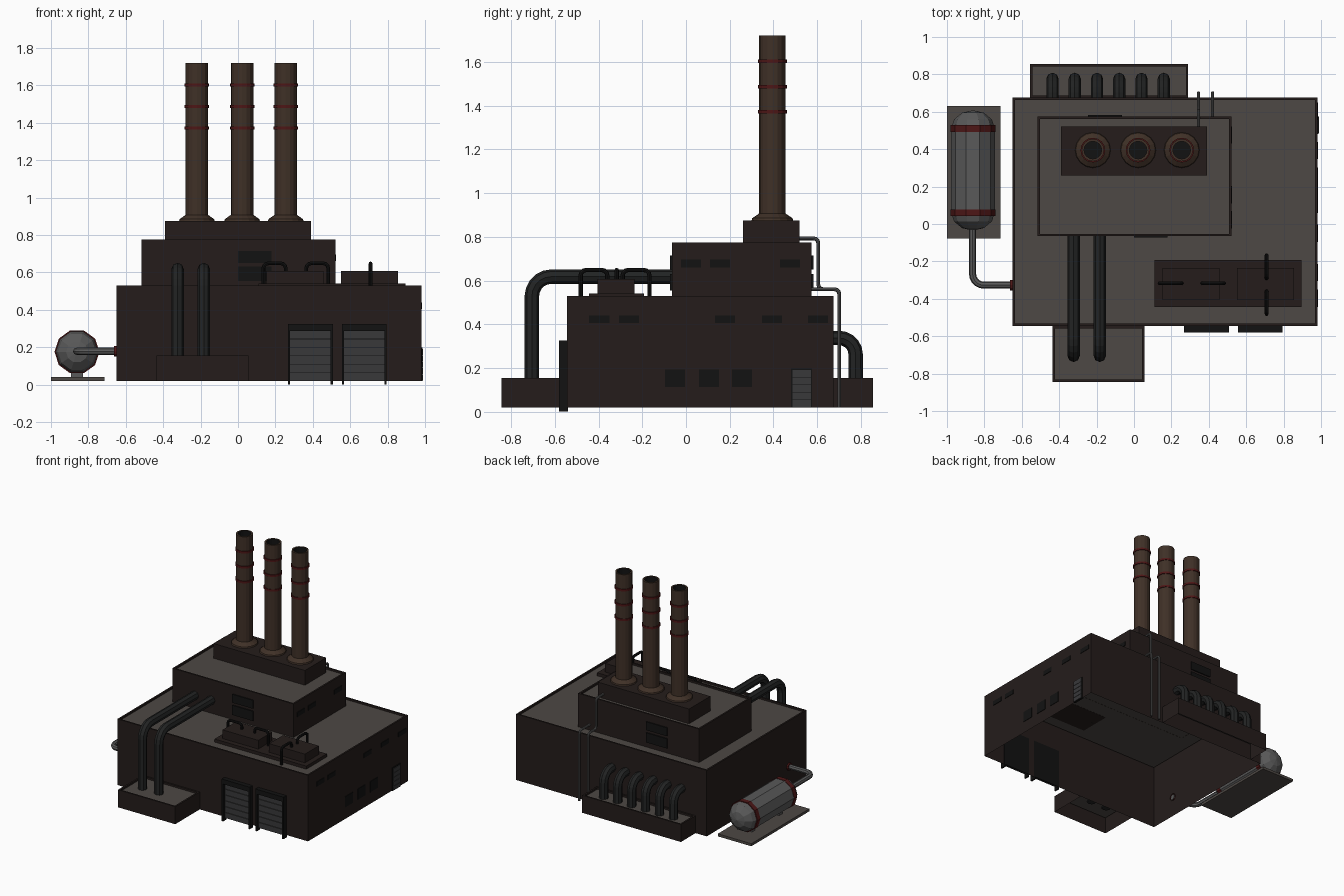
import bpy, bmesh, math
from mathutils import Vector, Matrix

if "Cube" in bpy.data.objects:
    bpy.data.objects.remove(bpy.data.objects["Cube"])


def mat(name, *rgb):
    m = bpy.data.materials.new(name)
    m.diffuse_color = (*rgb, 1)
    m.use_nodes = True
    m.node_tree.nodes["Principled BSDF"].inputs["Base Color"].default_value = m.diffuse_color
    return m


WALL = mat("wall_dark", 0.018, 0.012, 0.011)
ROOF = mat("roof_grey", 0.075, 0.065, 0.058)
STACK = mat("stack_brown", 0.05, 0.03, 0.02)
RED = mat("band_red", 0.075, 0.008, 0.008)
BLACK = mat("black", 0.006, 0.006, 0.006)
PIPE = mat("pipe_dark", 0.016, 0.017, 0.017)
STEEL = mat("steel", 0.10, 0.10, 0.10)
SHUTTER = mat("shutter_grey", 0.04, 0.04, 0.042)


def finish(name, bm, mats):
    me = bpy.data.meshes.new(name)
    bm.to_mesh(me)
    bm.free()
    for m in mats:
        me.materials.append(m)
    ob = bpy.data.objects.new(name, me)
    bpy.context.collection.objects.link(ob)
    return ob


def cube_bm(x, y, z):
    bm = bmesh.new()
    size = Vector((x[1] - x[0], y[1] - y[0], z[1] - z[0]))
    mid = Vector((x[0] + x[1], y[0] + y[1], z[0] + z[1])) / 2
    bmesh.ops.create_cube(bm, size=1, matrix=Matrix.Translation(mid) @ Matrix.Diagonal((*size, 1)))
    return bm


def box(name, x, y, z, m):
    return finish(name, cube_bm(x, y, z), [m])


def building(name, x, y, z, rim=0.018, drop=0.014):
    """Open-bottomed block with a parapet around a sunken roof."""
    bm = cube_bm(x, y, z)
    bm.normal_update()
    bottom = [f for f in bm.faces if f.normal.z < -0.9]
    bmesh.ops.delete(bm, geom=bottom, context='FACES')
    top = next(f for f in bm.faces if f.normal.z > 0.9)
    bmesh.ops.inset_region(bm, faces=[top], thickness=rim)
    roof = bmesh.ops.extrude_discrete_faces(bm, faces=[top])["faces"][0]
    bmesh.ops.translate(bm, verts=roof.verts, vec=(0, 0, -drop))
    roof.material_index = 1
    return finish(name, bm, [WALL, ROOF])


def lathe(name, profile, sides, matrix, mats, slots=None):
    """Spin (radius, height) points about local z; slots gives a material per span."""
    bm = bmesh.new()
    rings = []
    for r, h in profile:
        if r == 0:
            rings.append([bm.verts.new((0, 0, h))] * sides)
        else:
            rings.append([bm.verts.new((r * math.cos(a), r * math.sin(a), h))
                          for a in (2 * math.pi * i / sides for i in range(sides))])
    for k, (lo, hi) in enumerate(zip(rings, rings[1:])):
        for i in range(sides):
            j = (i + 1) % sides
            loop = list(dict.fromkeys((lo[i], lo[j], hi[j], hi[i])))
            bm.faces.new(loop).material_index = slots[k] if slots else 0
    bm.transform(matrix)
    return finish(name, bm, mats)


def pipe(name, pts, r, bend, m, steps=5):
    """Eight-sided tube along a path with rounded corners."""
    pts = [Vector(p) for p in pts]
    path = [pts[0]]
    for a, b, c in zip(pts, pts[1:], pts[2:]):
        p, q = b + (a - b).normalized() * bend, b + (c - b).normalized() * bend
        centre = p + q - b
        for i in range(steps + 1):
            t = math.pi / 2 * i / steps
            path.append(centre + (p - centre) * math.cos(t) + (q - centre) * math.sin(t))
    path.append(pts[-1])
    cu = bpy.data.curves.new(name, 'CURVE')
    cu.dimensions = '3D'
    cu.bevel_depth, cu.bevel_resolution, cu.use_fill_caps = r, 2, True
    sp = cu.splines.new('POLY')
    sp.points.add(len(path) - 1)
    for sp_pt, co in zip(sp.points, path):
        sp_pt.co = (*co, 1)
    sp.use_smooth = False
    cu.materials.append(m)
    ob = bpy.data.objects.new(name, cu)
    bpy.context.collection.objects.link(ob)


# Building masses
building("main_hall", (-0.65, 0.98), (-0.545, 0.675), (0.02, 0.53))
building("upper_hall", (-0.515, 0.52), (-0.065, 0.575), (0.515, 0.775))
building("front_annex", (-0.435, 0.055), (-0.845, -0.545), (0.02, 0.155))
building("back_annex", (-0.555, 0.29), (0.675, 0.855), (0.02, 0.155))
box("stack_plinth", (-0.39, 0.39), (0.26, 0.52), (0.76, 0.875), WALL)

# Chimneys: flared foot, hollow top, red bands
for n, x in enumerate((-0.22, 0.022, 0.255)):
    at = Matrix.Translation((x, 0.395, 0))
    lathe(f"chimney_{n}", [(0.095, 0.875), (0.092, 0.885), (0.06, 0.907), (0.06, 1.72),
                           (0.047, 1.72), (0.047, 1.6), (0, 1.6)], 16, at,
          [STACK, BLACK], [0, 0, 0, 0, 1, 1])
    for k, z in enumerate((1.372, 1.486, 1.602)):
        lathe(f"chimney_{n}_band_{k}", [(0.059, z - 0.008), (0.066, z - 0.008),
                                        (0.066, z + 0.008), (0.059, z + 0.008)], 16, at, [RED])

# Large front pipes and rear row of pipes
for n, x in enumerate((-0.323, -0.183)):
    pipe(f"front_pipe_{n}", [(x, -0.705, 0.13), (x, -0.705, 0.618), (x, -0.06, 0.618)], 0.033, 0.09, PIPE)
for n in range(6):
    x = -0.436 + n * 0.119
    pipe(f"rear_pipe_{n}", [(x, 0.67, 0.337), (x, 0.776, 0.337), (x, 0.776, 0.13)], 0.033, 0.075, PIPE)

# Thin service pipes on the back
pipe("service_pipe_long", [(0.345, 0.515, 0.793), (0.345, 0.605, 0.793), (0.345, 0.605, 0.56),
                           (0.345, 0.701, 0.56), (0.345, 0.701, 0.02)], 0.009, 0.022, STEEL, 3)
pipe("service_pipe_short", [(0.42, 0.57, 0.56), (0.42, 0.701, 0.56), (0.42, 0.701, 0.02)],
     0.009, 0.022, STEEL, 3)

# Roller doors on the front
for n, x in enumerate((0.267, 0.555)):
    x1 = x + 0.24
    box(f"roller_header_{n}", (x, x1), (-0.58, -0.54), (0.288, 0.325), BLACK)
    for k, px in enumerate((x, x1 - 0.012)):
        box(f"roller_post_{n}_{k}", (px, px + 0.012), (-0.58, -0.54), (0.0, 0.29), BLACK)
    box(f"roller_back_{n}", (x + 0.01, x1 - 0.01), (-0.553, -0.54), (0.02, 0.29), BLACK)
    for k in range(6):
        z = 0.02 + k * 0.045
        box(f"roller_slat_{n}_{k}", (x + 0.012, x1 - 0.012), (-0.56, -0.545), (z, z + 0.042), SHUTTER)

# Side windows and side door
for n, y in enumerate((-0.443, -0.306, 0.132, 0.347, 0.557)):
    box(f"high_window_{n}", (0.97, 0.984), (y, y + 0.092), (0.405, 0.44), BLACK)
for n, y in enumerate((-0.096, 0.06, 0.21)):
    box(f"low_window_{n}", (0.97, 0.984), (y, y + 0.092), (0.112, 0.194), BLACK)
for n, y in enumerate((-0.023, 0.11, 0.43)):
    box(f"upper_window_{n}", (0.51, 0.525), (y, y + 0.092), (0.66, 0.695), BLACK)
box("side_door_frame", (0.97, 0.986), (0.48, 0.577), (0.02, 0.197), BLACK)
for k in range(5):
    z = 0.022 + k * 0.034
    box(f"side_door_slat_{k}", (0.975, 0.99), (0.486, 0.571), (z, z + 0.032), SHUTTER)

# Louvre panels on front and back of the upper hall
for side, x, y in (("front", 0.0, (-0.073, -0.06)), ("back", -0.245, (0.57, 0.583))):
    for k, z in enumerate(((0.65, 0.715), (0.555, 0.63))):
        box(f"{side}_louvre_{k}", (x, x + 0.18), y, z, BLACK)

# Rooftop cooling units with looped pipes
box("unit_pad", (0.11, 0.895), (-0.444, -0.193), (0.515, 0.54), WALL)
for n, x in enumerate((0.152, 0.55)):
    box(f"cooling_unit_{n}", (x, x + 0.305), (-0.405, -0.235), (0.53, 0.607), WALL)
ends = ((Vector((0.136, -0.317, 0)), Vector((0.255, -0.317, 0))),
        (Vector((0.482, -0.317, 0)), Vector((0.365, -0.317, 0))),
        (Vector((0.709, -0.482, 0)), Vector((0.709, -0.36, 0))),
        (Vector((0.709, -0.167, 0)), Vector((0.709, -0.29, 0))))
for n, (a, b) in enumerate(ends):
    up = Vector((0, 0, 0.648))
    pipe(f"unit_pipe_{n}", [a + Vector((0, 0, 0.515)), a + up, b + up, b + Vector((0, 0, 0.6))],
         0.01, 0.025, BLACK, 3)

# Storage tank on its pad
box("tank_pad", (-1.0, -0.713), (-0.077, 0.63), (0.02, 0.04), ROOF)
along_y = Matrix.Translation((-0.861, 0, 0.175)) @ Matrix.Rotation(-math.pi / 2, 4, 'X')
R = 0.117
dome = [(R * math.cos(math.radians(a)), 0.098 * math.sin(math.radians(a))) for a in (0, 30, 60)]
lathe("tank", [(0, -0.035)] + [(r, 0.063 - h) for r, h in dome[::-1]]
      + [(r, 0.51 + h) for r, h in dome] + [(0, 0.608)], 10, along_y, [STEEL])
for n, y in enumerate((0.06, 0.51)):
    lathe(f"tank_band_{n}", [(R - 0.004, y - 0.018), (R + 0.003, y - 0.018),
                             (R + 0.003, y + 0.018), (R - 0.004, y + 0.018)], 10, along_y, [RED])
for n, y in enumerate((0.1, 0.43)):
    box(f"tank_foot_{n}", (-0.893, -0.829), (y, y + 0.04), (0.038, 0.08), STEEL)
pipe("tank_pipe", [(-0.863, 0.0, 0.178), (-0.863, -0.327, 0.178), (-0.645, -0.327, 0.178)],
     0.019, 0.06, STEEL)
lathe("tank_pipe_flange", [(0.018, -0.662), (0.028, -0.662), (0.028, -0.645)], 12,
      Matrix.Translation((0, -0.327, 0.178)) @ Matrix.Rotation(math.pi / 2, 4, 'Y'), [RED])
